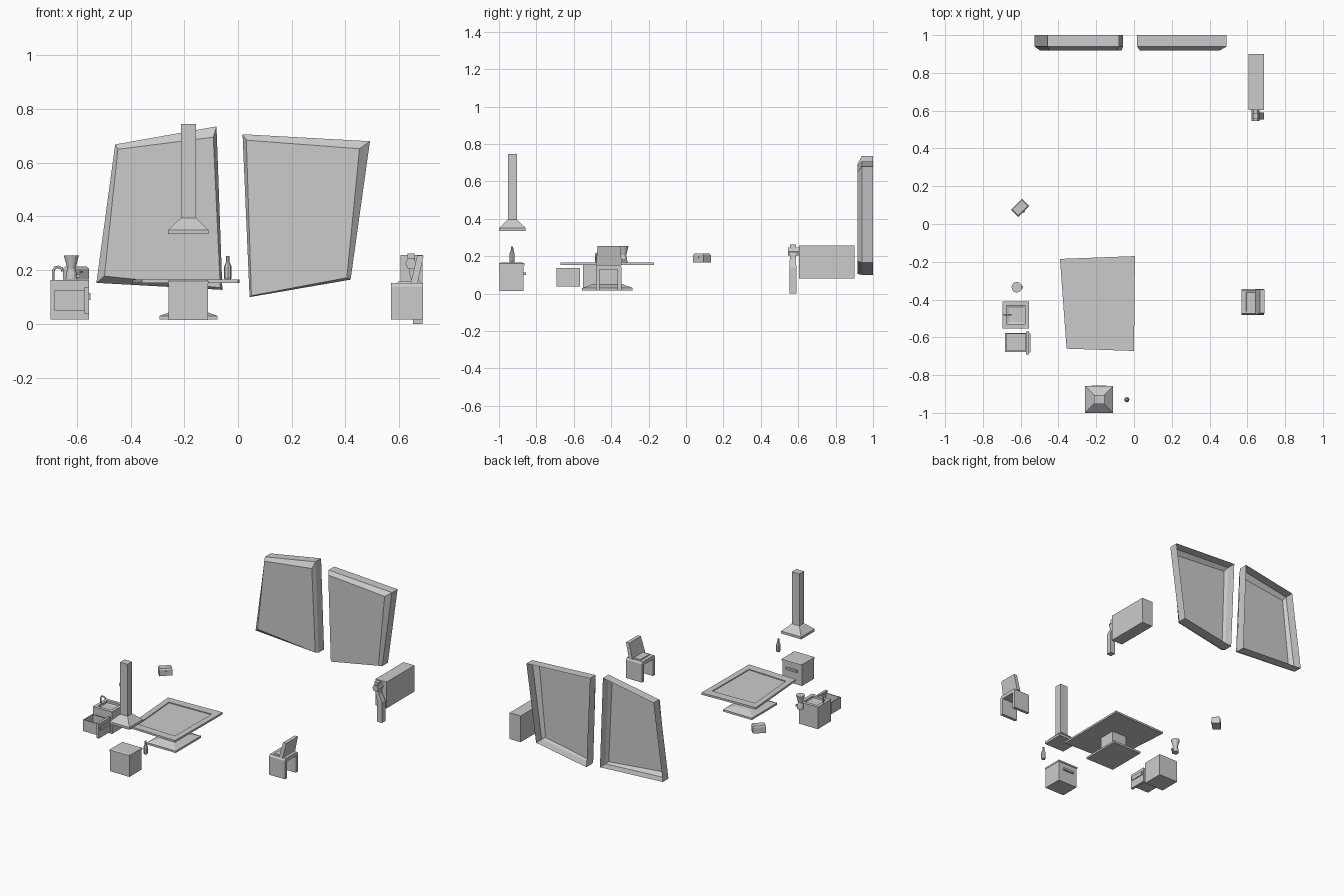
import bpy, bmesh, math
from mathutils import Vector


def loft(name, rings, cap_start=True, cap_end=True):
    """Bridge a list of equal-length point loops into one mesh."""
    bm = bmesh.new()
    vs = [[bm.verts.new(p) for p in r] for r in rings]
    n = len(rings[0])
    for a, b in zip(vs, vs[1:]):
        for i in range(n):
            j = (i + 1) % n
            bm.faces.new((a[i], a[j], b[j], b[i]))
    if cap_start:
        bm.faces.new(vs[0][::-1])
    if cap_end:
        bm.faces.new(vs[-1])
    bmesh.ops.recalc_face_normals(bm, faces=bm.faces)
    me = bpy.data.meshes.new(name)
    bm.to_mesh(me)
    bm.free()
    ob = bpy.data.objects.new(name, me)
    bpy.context.collection.objects.link(ob)
    return ob


def rect(x0, x1, y0, y1, z, inset=0.0):
    i = inset
    return [(x0 + i, y0 + i, z), (x1 - i, y0 + i, z), (x1 - i, y1 - i, z), (x0 + i, y1 - i, z)]


def box(name, x0, x1, y0, y1, z0, z1):
    return loft(name, [rect(x0, x1, y0, y1, z0), rect(x0, x1, y0, y1, z1)])


def stack(name, x0, x1, y0, y1, levels):
    """Rectangular sections given as (z, inset)."""
    return loft(name, [rect(x0, x1, y0, y1, z, i) for z, i in levels])


def lathe(name, x, y, profile, sides):
    """Round sections given as (z, radius)."""
    return loft(name, [[(x + r * math.cos(2 * math.pi * k / sides),
                         y + r * math.sin(2 * math.pi * k / sides), z)
                        for k in range(sides)] for z, r in profile])


# Skewed wall windows: hollow trays, open at the back, chamfered at the front
def window(name, outer, inner):
    loft(name, [[(x, 1.0, z) for x, z in outer],
                [(x, 0.94, z) for x, z in outer],
                [(x, 0.918, z) for x, z in inner]], cap_start=False)


window("left_window",
       [(-0.527, 0.153), (-0.058, 0.127), (-0.08, 0.735), (-0.457, 0.668)],
       [(-0.497, 0.178), (-0.066, 0.135), (-0.092, 0.695), (-0.447, 0.65)])
window("right_window",
       [(0.043, 0.1), (0.419, 0.165), (0.491, 0.68), (0.017, 0.706)],
       [(0.05, 0.105), (0.405, 0.172), (0.452, 0.652), (0.031, 0.684)])

# Skewed table top with a shallow recessed panel
edge = [(-0.357, -0.66), (0.0, -0.672), (0.005, -0.17), (-0.392, -0.185)]
panel = [(-0.322, -0.605), (-0.04, -0.617), (-0.035, -0.228), (-0.35, -0.237)]
at = lambda pts, z: [(x, y, z) for x, y in pts]
loft("table_top", [at(edge, 0.153), at(edge, 0.166), at(panel, 0.166), at(panel, 0.16)])

# Table foot and pedestal
stack("table_base", -0.292, -0.076, -0.555, -0.285, [(0.017, 0), (0.03, 0), (0.05, 0.055)])
box("table_pedestal", -0.24, -0.13, -0.475, -0.365, 0.045, 0.155)

# Extractor hood with chimney
stack("hood", -0.26, -0.11, -1.0, -0.857,
      [(0.334, 0), (0.35, 0), (0.395, 0.047), (0.745, 0.047)])

# Stove below the hood, facing the back
box("stove_body", -0.258, -0.112, -0.997, -0.868, 0.015, 0.15)
stack("stove_top", -0.26, -0.11, -1.0, -0.863, [(0.15, 0), (0.16, 0), (0.165, 0.008)])
box("stove_handle", -0.225, -0.145, -0.868, -0.855, 0.1, 0.113)

# Bottle
lathe("bottle", -0.038, -0.93,
      [(0.165, 0.011), (0.172, 0.014), (0.212, 0.014), (0.23, 0.007), (0.252, 0.006)], 8)

# Sink cabinet with basin
stack("sink_cabinet", -0.697, -0.555, -0.552, -0.41,
      [(0.016, 0), (0.164, 0), (0.164, 0.022), (0.15, 0.022), (0.145, 0.034)])

# Arched faucet
cu = bpy.data.curves.new("faucet", 'CURVE')
cu.dimensions = '3D'
cu.bevel_depth = 0.005
cu.bevel_resolution = 1
cu.use_fill_caps = True
pts = [(-0.688, 0.16), (-0.688, 0.196), (-0.681, 0.21), (-0.668, 0.212), (-0.656, 0.207), (-0.652, 0.195)]
sp = cu.splines.new('POLY')
sp.points.add(len(pts) - 1)
for p, (x, z) in zip(sp.points, pts):
    p.co = (x, -0.481, z, 1)
bpy.context.collection.objects.link(bpy.data.objects.new("faucet", cu))

# Pulled-out open drawer with front plate and handle
stack("drawer_tray", -0.682, -0.568, -0.677, -0.577,
      [(0.05, 0), (0.127, 0), (0.127, 0.006), (0.058, 0.006)])
box("drawer_front", -0.572, -0.555, -0.692, -0.568, 0.038, 0.137)
box("drawer_handle", -0.556, -0.549, -0.68, -0.58, 0.09, 0.115)

# Blender jug on its base
lathe("jug", -0.62, -0.335,
      [(0.165, 0.022), (0.185, 0.02), (0.205, 0.015), (0.255, 0.028)], 12)
box("jug_knob", -0.602, -0.588, -0.341, -0.329, 0.172, 0.184)

# Toaster turned 45 degrees, with a lever
toaster = stack("toaster", -0.041, 0.041, -0.027, 0.027, [(0.165, 0), (0.205, 0), (0.213, 0.005)])
lever = box("toaster_lever", -0.006, 0.006, -0.032, -0.026, 0.19, 0.197)
for ob in (toaster, lever):
    ob.location = (-0.603, 0.085, 0)
    ob.rotation_euler.z = math.radians(45)

# Chair: arched seat block with a tilted backrest
arch = [(-0.482, 0.016), (-0.462, 0.016), (-0.462, 0.128), (-0.365, 0.128), (-0.365, 0.016),
        (-0.345, 0.016), (-0.345, 0.14), (-0.353, 0.152), (-0.474, 0.152), (-0.482, 0.14)]
loft("chair_seat", [[(x, y, z) for y, z in arch] for x in (0.57, 0.688)])
stack("chair_cushion", 0.592, 0.65, -0.465, -0.36, [(0.15, 0), (0.158, 0.003)])
loft("chair_back", [rect(0.642, 0.668, -0.482, -0.345, 0.15),
                    rect(0.667, 0.691, -0.472, -0.348, 0.255)])

# Cistern-like wall box with a bent front lever
box("wall_box", 0.605, 0.687, 0.603, 0.9, 0.08, 0.257)
hexa = [(0.643 + 0.021 * math.cos(k * math.pi / 3), 0.225 + 0.024 * math.sin(k * math.pi / 3)) for k in range(6)]
loft("lever_hub", [[(x, y, z) for x, z in hexa] for y in (0.545, 0.605)])
loft("lever_arm", [rect(0.652, 0.687, 0.553, 0.59, 0.0),
                   rect(0.652, 0.687, 0.553, 0.59, 0.14),
                   rect(0.638, 0.664, 0.555, 0.588, 0.185),
                   rect(0.63, 0.656, 0.555, 0.588, 0.262)])
